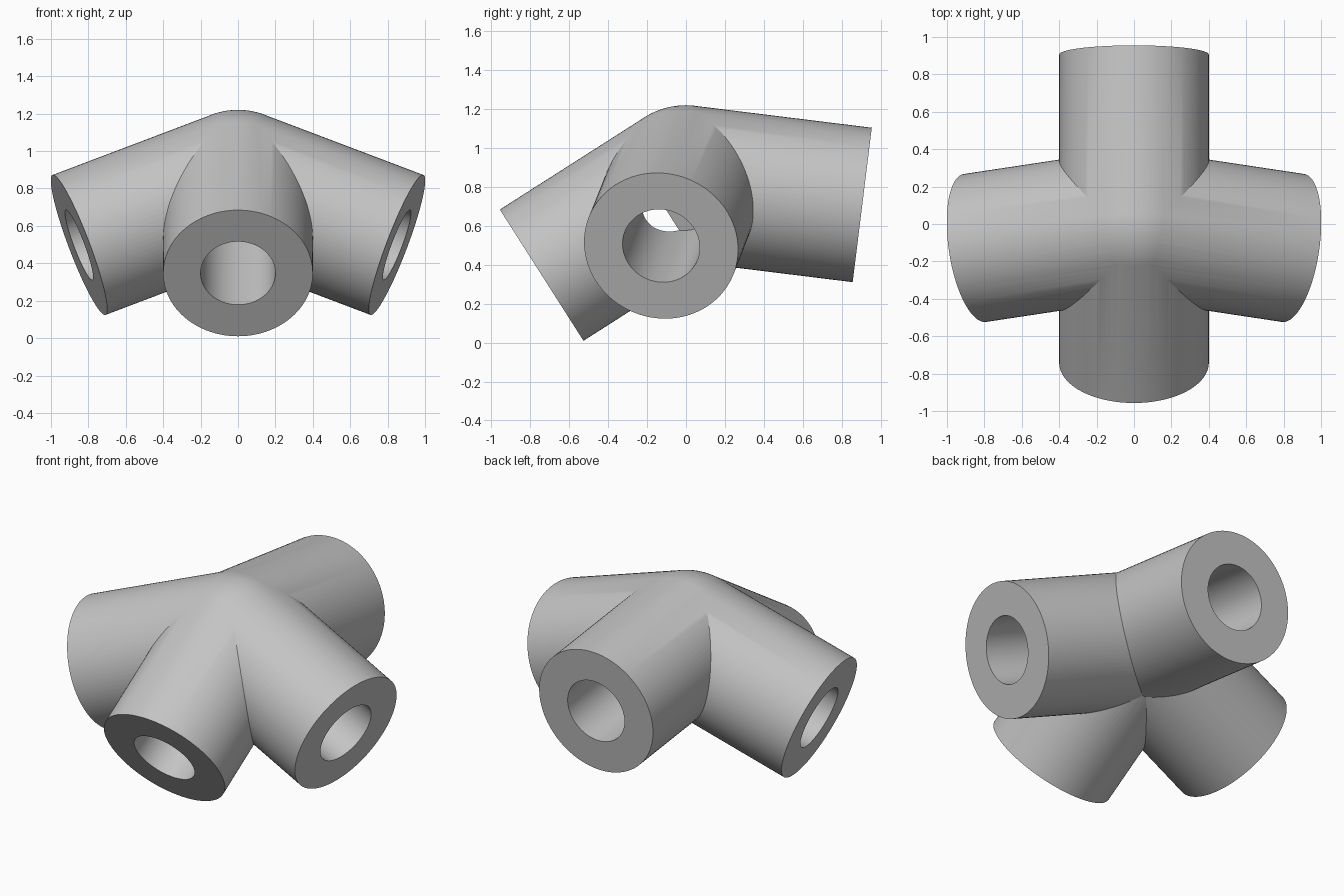
import bpy
from mathutils import Vector

if "Cube" in bpy.data.objects:
    bpy.data.objects.remove(bpy.data.objects["Cube"], do_unlink=True)

HUB = Vector((0, 0, 0.82))
OUTER, BORE, BORE_START = 0.4, 0.2, 0.16
SEGMENTS = 96

# Vectors from the hub centre to the middle of each socket mouth
ARMS = {
    "front_socket": Vector((0, -0.742, -0.473)),
    "back_socket": Vector((0, 0.906, -0.112)),
    "left_socket": Vector((0.85, -0.128, -0.322)),
    "right_socket": Vector((-0.85, -0.128, -0.322)),
}

grey = bpy.data.materials.new("plain_grey")
grey.use_nodes = True
colour = (0.55, 0.55, 0.55, 1)
grey.diffuse_color = colour
grey.node_tree.nodes["Principled BSDF"].inputs["Base Color"].default_value = colour


def rod(name, arm, radius, start, extra=0.0):
    """Cylinder along an arm, from a distance off the hub to its mouth."""
    axis = arm.normalized()
    end = arm.length + extra
    bpy.ops.mesh.primitive_cylinder_add(
        vertices=SEGMENTS, radius=radius, depth=end - start,
        location=HUB + axis * (start + end) / 2,
        rotation=axis.to_track_quat('Z', 'Y').to_euler())
    obj = bpy.context.object
    obj.name = name
    return obj


def combine(target, other, operation):
    """Apply a boolean and discard its operand."""
    other.hide_render = True
    mod = target.modifiers.new(operation.lower(), 'BOOLEAN')
    mod.operation = operation
    mod.solver = 'EXACT'
    mod.object = other
    bpy.ops.object.select_all(action='DESELECT')
    target.select_set(True)
    bpy.context.view_layer.objects.active = target
    bpy.ops.object.modifier_apply(modifier=mod.name)
    bpy.data.objects.remove(other, do_unlink=True)


# Rounded centre of the joint
bpy.ops.mesh.primitive_uv_sphere_add(
    segments=SEGMENTS, ring_count=SEGMENTS // 2, radius=OUTER + 0.0005, location=HUB)
connector = bpy.context.object
connector.name = "pipe_connector"

# Four sockets merged into the centre
for name, arm in ARMS.items():
    combine(connector, rod(name, arm, OUTER, 0), 'UNION')

# Flat-ended bores drilled in from each mouth
for name, arm in ARMS.items():
    combine(connector, rod(name + "_bore", arm, BORE, BORE_START, 0.1), 'DIFFERENCE')

connector.data.materials.clear()
connector.data.materials.append(grey)
for face in connector.data.polygons:
    face.material_index = 0
bpy.ops.object.select_all(action='DESELECT')
connector.select_set(True)
bpy.context.view_layer.objects.active = connector
bpy.ops.object.shade_smooth_by_angle(angle=0.4)
